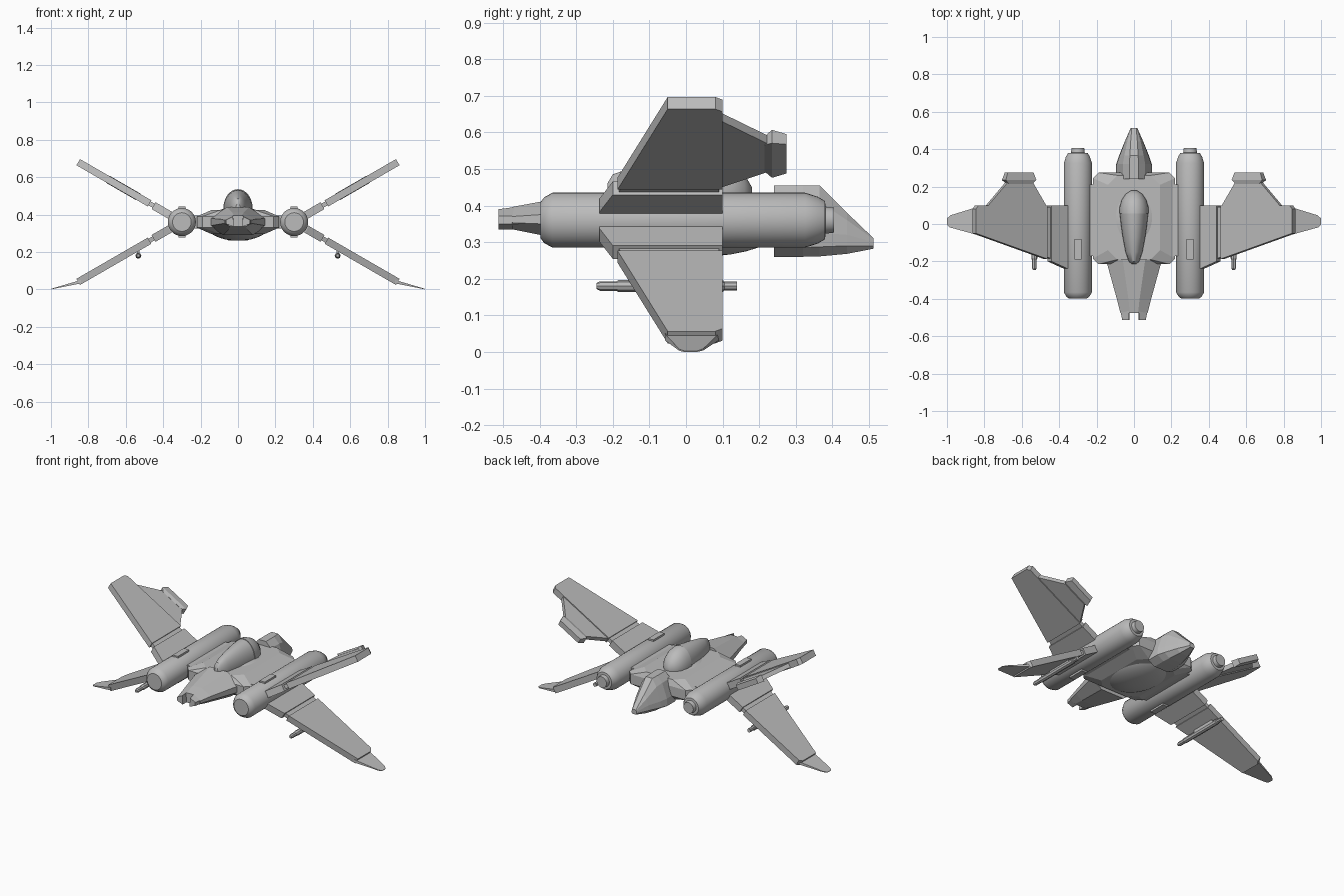
import bpy, bmesh, math
from mathutils import Vector

if "Cube" in bpy.data.objects:
    bpy.data.objects.remove(bpy.data.objects["Cube"])

grey = bpy.data.materials.new("hull grey")
grey.use_nodes = True
grey.diffuse_color = (0.5, 0.5, 0.5, 1)
grey.node_tree.nodes["Principled BSDF"].inputs["Base Color"].default_value = (0.5, 0.5, 0.5, 1)


def loft(name, rings, mirror=False, smooth=False):
    """Skin a list of equal-length point rings and cap both ends."""
    bm = bmesh.new()
    rows = [[bm.verts.new(p) for p in ring] for ring in rings]
    for a, b in zip(rows, rows[1:]):
        for i in range(len(a)):
            j = (i + 1) % len(a)
            bm.faces.new((a[i], a[j], b[j], b[i]))
    bm.faces.new(rows[0])
    bm.faces.new(rows[-1])
    bmesh.ops.recalc_face_normals(bm, faces=bm.faces)
    mesh = bpy.data.meshes.new(name)
    bm.to_mesh(mesh)
    bm.free()
    mesh.materials.append(grey)
    ob = bpy.data.objects.new(name, mesh)
    bpy.context.collection.objects.link(ob)
    if smooth:
        bpy.ops.object.select_all(action='DESELECT')
        ob.select_set(True)
        bpy.context.view_layer.objects.active = ob
        bpy.ops.object.shade_smooth_by_angle(angle=math.radians(35))
    if mirror:
        ob.modifiers.new("Mirror", 'MIRROR')
    return ob


def ellipse(x, y, z, w, h, n=32):
    return [(x + w * math.cos(math.tau * i / n), y, z + h * math.sin(math.tau * i / n)) for i in range(n)]


def box(name, x, y, z, mirror=True):
    return loft(name, [[(x[0], v, z[0]), (x[1], v, z[0]), (x[1], v, z[1]), (x[0], v, z[1])] for v in y], mirror)


def symmetric(y, half):
    """Cross-section at y from right-half (x, z) points, top to bottom."""
    return [(x, y, z) for x, z in half] + [(-x, y, z) for x, z in reversed(half)]


def wing_point(s, y, t, side):
    """Span, chord and thickness on a wing raised (1) or drooped (-1) by 30 degrees."""
    a = math.radians(30)
    return (0.3 + s * math.cos(a) - t * math.sin(a), y, 0.36 + side * (s * math.sin(a) + t * math.cos(a)))


def plate(name, outline, thick, side):
    return loft(name, [[wing_point(s, y, t, side) for s, y in outline] for t in (-thick / 2, thick / 2)], True)


# Central hull with bevelled octagonal outline
def octagon(z, w, y0, y1, c):
    return [(w, y0 + c, z), (w, y1 - c, z), (w - c, y1, z), (c - w, y1, z),
            (-w, y1 - c, z), (-w, y0 + c, z), (c - w, y0, z), (w - c, y0, z)]


loft("hull", [octagon(0.295, 0.14, -0.17, 0.24, 0.05), octagon(0.33, 0.22, -0.215, 0.275, 0.03),
              octagon(0.39, 0.22, -0.215, 0.275, 0.03), octagon(0.425, 0.14, -0.19, 0.26, 0.05)])

# Rounded saucer through the hull
rings = []
for i in range(1, 16):
    a = math.pi * i / 16
    r = math.sin(a)
    rings.append([(0.175 * r * math.cos(math.tau * k / 40), 0.035 + 0.235 * r * math.sin(math.tau * k / 40),
                   0.35 - 0.09 * math.cos(a)) for k in range(40)])
loft("saucer", rings, smooth=True)

# Canopy glass and rear dome
glass = [(-0.215, 0.012, 0.03), (-0.2, 0.028, 0.055), (-0.15, 0.045, 0.073), (-0.07, 0.06, 0.089),
         (0, 0.07, 0.099), (0.06, 0.076, 0.103)]
dome = [(0.055, 0.079, 0.106), (0.09, 0.077, 0.102), (0.13, 0.065, 0.083), (0.16, 0.045, 0.055), (0.18, 0.015, 0.02)]
for name, rows in (("canopy_glass", glass), ("canopy_dome", dome)):
    loft(name, [ellipse(0, y, 0.43, w, h) for y, w, h in rows], smooth=True)

# Forked nose
loft("nose", [symmetric(-0.19, [(0.06, 0.44), (0.15, 0.38), (0.15, 0.34), (0.08, 0.29)]),
              symmetric(-0.40, [(0.03, 0.41), (0.092, 0.375), (0.092, 0.35), (0.05, 0.32)]),
              symmetric(-0.475, [(0.022, 0.396), (0.073, 0.37), (0.073, 0.353), (0.04, 0.335)])])
loft("nose_prong", [[(0.024, y, 0.335), (w, y, 0.35), (w, y, 0.372), (0.026, y, top)]
                    for y, w, top in ((-0.45, 0.075, 0.398), (-0.512, 0.063, 0.39))], True)

# Faceted tail
loft("tail", [symmetric(0.24, [(0.025, 0.455), (0.06, 0.42), (0.092, 0.33), (0.095, 0.285), (0.05, 0.26)]),
              symmetric(0.32, [(0.025, 0.455), (0.06, 0.42), (0.092, 0.33), (0.095, 0.285), (0.05, 0.26)]),
              symmetric(0.365, [(0.022, 0.455), (0.052, 0.41), (0.077, 0.325), (0.08, 0.287), (0.045, 0.261)]),
              symmetric(0.44, [(0.018, 0.38), (0.036, 0.36), (0.046, 0.32), (0.05, 0.29), (0.03, 0.268)]),
              symmetric(0.512, [(0.012, 0.311), (0.014, 0.308), (0.017, 0.3), (0.018, 0.29), (0.012, 0.282)])])

# Engine pods with rear nozzle, straps and links to the hull
pod = [(-0.397, 0.05), (-0.388, 0.062), (-0.365, 0.075), (0.325, 0.075), (0.36, 0.064), (0.38, 0.052),
       (0.381, 0.037), (0.405, 0.034)]
loft("engine_pod", [ellipse(0.3, y, 0.36, r, r) for y, r in pod], True, True)
box("engine_link", (0.2, 0.26), (-0.17, 0.21), (0.325, 0.395))
for name, z in (("upper_strap", (0.42, 0.444)), ("lower_strap", (0.276, 0.3))):
    box(name, (0.282, 0.318), (-0.19, -0.08), z)

# Four wings, each with root panel, hinge strip and outer panel
for name, side in (("upper", 1), ("lower", -1)):
    plate(name + "_wing_root", [(0.06, -0.237), (0.08, -0.237), (0.175, -0.2), (0.175, 0.1), (0.06, 0.1)], 0.042, side)
    plate(name + "_wing_hinge", [(0.17, -0.185), (0.205, -0.175), (0.205, 0.09), (0.17, 0.09)], 0.024, side)
    plate(name + "_wing", [(0.2, -0.187), (0.64, -0.05), (0.64, 0.08), (0.625, 0.1), (0.2, 0.1)], 0.038, side)

# Trailing flap and flat nozzle on the upper wings
plate("upper_wing_flap", [(0.2, 0.095), (0.565, 0.095), (0.44, 0.223), (0.285, 0.223)], 0.026, 1)
loft("flap_nozzle", [[wing_point(s, y, t, 1) for s, t in ((a, -h), (b, -h), (b, h), (a, h))]
                     for y, a, b, h in ((0.215, 0.29, 0.435, 0.014), (0.235, 0.268, 0.457, 0.021),
                                        (0.275, 0.283, 0.442, 0.016))], True)

# Thin winglets at the lower tips
winglet = [(0.84, -0.058), (0.985, -0.018), (1, -0.005), (1, 0.03), (0.98, 0.047), (0.84, 0.09)]
loft("winglet", [[(x, y, (1 - x) * 0.2 + up * (1.03 - x) / 0.19) for x, y in winglet] for up in (0, 0.018)], True)

# Guns under the lower wings
gun = [(-0.245, 0.008), (-0.235, 0.013), (-0.19, 0.013), (-0.185, 0.016), (0.1, 0.016), (0.105, 0.012), (0.14, 0.012)]
loft("wing_gun", [ellipse(0.533, y, 0.18, r, r, 8) for y, r in gun], True)
box("gun_mount", (0.526, 0.54), (-0.1, 0.06), (0.185, 0.22))
